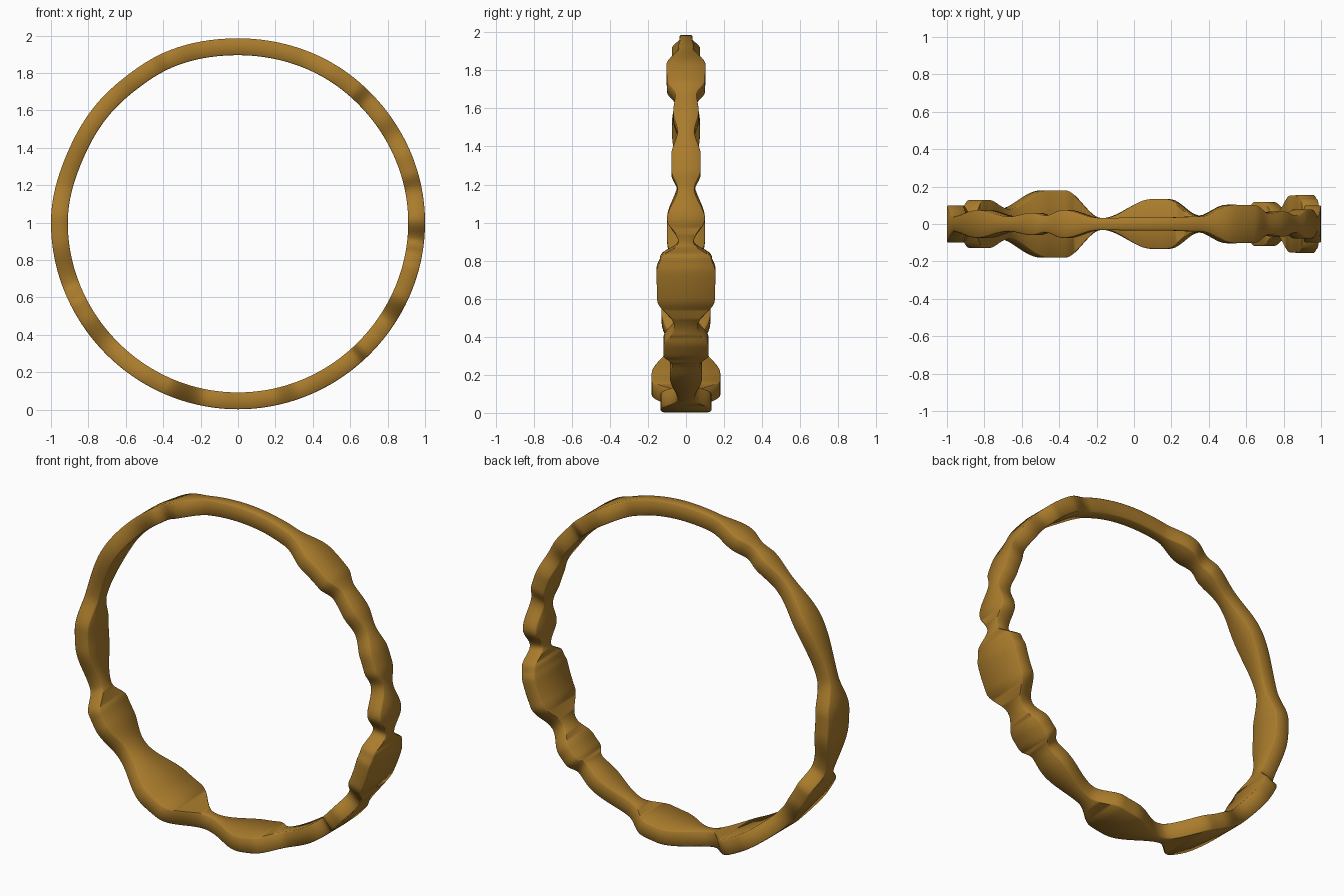
import bpy, bmesh, math

if "Cube" in bpy.data.objects:
    bpy.data.objects.remove(bpy.data.objects["Cube"])

# angle (degrees, from +x towards +z) -> half width of the band
WIDTH = [(1, .10), (10.4, .045), (16, .077), (21, .077), (29, .045), (36, .067), (43, .057),
         (49, .10), (57, .103), (69, .04), (80, .035), (101, .033), (112.5, .075), (119, .045),
         (123.5, .06), (133, .04), (148, .074), (167, .042), (179, .10), (185, .10),
         (200, .045), (207, .128), (212, .128), (223, .08), (240, .18), (246, .18),
         (259.5, .03), (276, .133), (281, .133), (291, .045), (305, .085), (311, .072),
         (315, .118), (319, .118), (326.5, .06), (336, .152), (345, .155), (349, .135),
         (354, .04)]
# angle -> outer radius (slightly uneven hoop)
RADIUS = [(0, 1.0), (50, .992), (90, .985), (113, .991), (128, .985), (140, .987),
          (155, .985), (180, 1.0), (225, .996), (270, .998), (315, .996)]
THICK = .09
CHAMFER = .006
STEPS = 360


def ease(keys, a):
    """Periodic smooth interpolation between keys."""
    ring = keys + [(keys[0][0] + 360, keys[0][1])]
    if a < keys[0][0]:
        a += 360
    for (a0, v0), (a1, v1) in zip(ring, ring[1:]):
        if a0 <= a <= a1:
            t = (a - a0) / (a1 - a0)
            return v0 + (v1 - v0) * (1 - math.cos(math.pi * t)) / 2


# wavy band: chamfered rectangle swept around the hoop
bm = bmesh.new()
loops = []
for i in range(STEPS):
    deg = i * 360 / STEPS
    a = math.radians(deg)
    w, ro, c = ease(WIDTH, deg), ease(RADIUS, deg), CHAMFER
    ri = ro - THICK
    section = [(ro, -w + c), (ro, w - c), (ro - c, w), (ri + c, w),
               (ri, w - c), (ri, -w + c), (ri + c, -w), (ro - c, -w)]
    loops.append([bm.verts.new((r * math.cos(a), y, 1 + r * math.sin(a))) for r, y in section])
for i in range(STEPS):
    p, q = loops[i], loops[(i + 1) % STEPS]
    for k in range(8):
        m = (k + 1) % 8
        bm.faces.new((p[k], p[m], q[m], q[k]))
bmesh.ops.recalc_face_normals(bm, faces=bm.faces)
mesh = bpy.data.meshes.new("wavy_ring")
bm.to_mesh(mesh)
bm.free()
ring = bpy.data.objects.new("wavy_ring", mesh)
bpy.context.collection.objects.link(ring)

# bronze colour
mat = bpy.data.materials.new("bronze")
mat.diffuse_color = (.40, .20, .025, 1)
mat.use_nodes = True
mat.node_tree.nodes["Principled BSDF"].inputs["Base Color"].default_value = mat.diffuse_color
mesh.materials.append(mat)

bpy.context.view_layer.objects.active = ring
ring.select_set(True)
bpy.ops.object.shade_smooth_by_angle(angle=math.radians(50))
